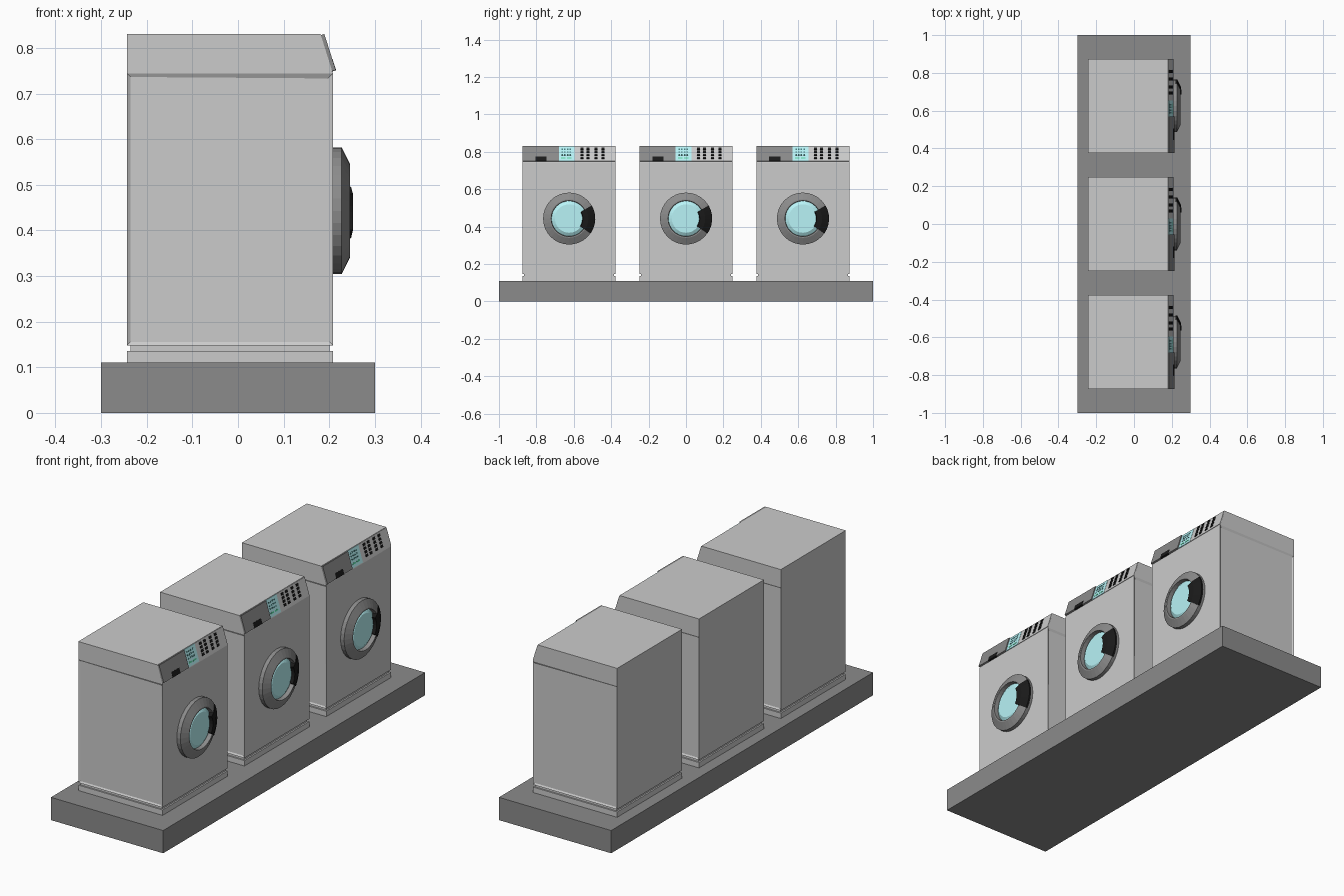
import bpy, bmesh, math
from mathutils import Vector

if "Cube" in bpy.data.objects:
    bpy.data.objects.remove(bpy.data.objects["Cube"])


def material(name, r, g, b):
    m = bpy.data.materials.new(name)
    m.diffuse_color = (r, g, b, 1)
    m.use_nodes = True
    m.node_tree.nodes["Principled BSDF"].inputs["Base Color"].default_value = m.diffuse_color
    return m


DARK = material("dark_grey", 0.26, 0.26, 0.26)
BLACK = material("black", 0.01, 0.01, 0.01)
TEAL = material("teal_glass", 0.48, 0.9, 0.93)
GREEN = material("green_light", 0.1, 0.65, 0.35)
INK = material("display_mark", 0.06, 0.2, 0.2)


def finish(name, bm, mat=None):
    bmesh.ops.recalc_face_normals(bm, faces=bm.faces[:])
    me = bpy.data.meshes.new(name)
    bm.to_mesh(me)
    bm.free()
    if mat:
        me.materials.append(mat)
    ob = bpy.data.objects.new(name, me)
    bpy.context.collection.objects.link(ob)
    return ob


def hexa(bm, pts):
    # box from a bottom loop of four points and a top loop of four points
    v = [bm.verts.new(p) for p in pts]
    for f in ((0, 1, 2, 3), (4, 5, 6, 7), (0, 1, 5, 4), (1, 2, 6, 5), (2, 3, 7, 6), (3, 0, 4, 7)):
        bm.faces.new([v[i] for i in f])


def box(name, x0, x1, y0, y1, z0, z1, mat=None):
    bm = bmesh.new()
    hexa(bm, [(x, y, z) for z in (z0, z1) for x, y in ((x0, y0), (x1, y0), (x1, y1), (x0, y1))])
    return finish(name, bm, mat)


# slanted control panel frame: origin at top edge, s runs down, h runs outwards
P0 = Vector((0.181, 0, 0.83))
DOWN = (Vector((0.208, 0, 0.745)) - P0).normalized()
OUT = Vector((-DOWN.z, 0, DOWN.x))


def panel_parts(name, yc, rects, h, mat):
    bm = bmesh.new()
    for y0, y1, s0, s1 in rects:
        hexa(bm, [P0 + DOWN * s + OUT * k + Vector((0, yc + y, 0))
                  for k in (-0.001, h) for y, s in ((y0, s0), (y1, s0), (y1, s1), (y0, s1))])
    finish(name, bm, mat)


def lathe(name, yc, zc, profile, mat, n=32, a0=0.0, a1=360.0, closed=True):
    # revolve (x, radius) points about the door axis
    bm = bmesh.new()
    full = a1 - a0 >= 360
    rings = []
    for i in range(n if full else n + 1):
        a = math.radians(a0 + (a1 - a0) * i / n)
        rings.append([bm.verts.new((x, yc + r * math.cos(a), zc + r * math.sin(a))) for x, r in profile])
    m = len(profile)
    for i in range(n):
        p, q = rings[i], rings[(i + 1) % len(rings)]
        for j in range(m if closed else m - 1):
            k = (j + 1) % m
            bm.faces.new((p[j], p[k], q[k], q[j]))
    if not full:
        bm.faces.new(rings[0])
        bm.faces.new(rings[-1])
    if not closed:
        bm.faces.new([r[-1] for r in rings])
        bm.faces.new([r[0] for r in rings])
    return finish(name, bm, mat)


def cabinet(yc):
    # side profile with sloped control panel, recessed side panels
    prof = [(-0.243, 0.148), (0.208, 0.148), (0.208, 0.744), (0.181, 0.83), (-0.243, 0.83)]
    bm = bmesh.new()
    base = bm.faces.new([bm.verts.new((x, yc - 0.248, z)) for x, z in prof])
    ext = bmesh.ops.extrude_face_region(bm, geom=[base])
    bmesh.ops.translate(bm, vec=(0, 0.496, 0), verts=[e for e in ext["geom"] if isinstance(e, bmesh.types.BMVert)])
    bmesh.ops.recalc_face_normals(bm, faces=bm.faces[:])
    bmesh.ops.bisect_plane(bm, geom=bm.verts[:] + bm.edges[:] + bm.faces[:],
                           plane_co=(0, 0, 0.744), plane_no=(0, 0, 1))
    bm.normal_update()
    sides = [f for f in bm.faces if abs(f.normal.y) > 0.9 and f.calc_center_median().z < 0.7]
    bmesh.ops.inset_individual(bm, faces=sides, thickness=0.011, depth=-0.005)
    finish("cabinet", bm)


box("base_slab", -0.3, 0.3, -1, 1, 0, 0.11, DARK)

for yc in (-0.625, 0, 0.625):
    cabinet(yc)
    # plinth with a shadow gap below the cabinet
    box("plinth", -0.243, 0.208, yc - 0.248, yc + 0.248, 0.11, 0.136)
    box("plinth_gap", -0.236, 0.201, yc - 0.241, yc + 0.241, 0.136, 0.148)

    # control panel
    panel_parts("detergent_drawer", yc, [(-0.248, -0.055, 0.002, 0.085)], 0.008, DARK)
    panel_parts("drawer_grip", yc, [(-0.18, -0.12, 0.06, 0.0855)], 0.0085, BLACK)
    panel_parts("button_plate", yc, [(0.03, 0.247, 0.002, 0.085)], 0.002, None)
    panel_parts("display", yc, [(-0.055, 0.03, 0.002, 0.085)], 0.003, TEAL)
    marks = [(y, y + 0.008, s, s + 0.007) for s in (0.015, 0.03, 0.045) for y in (-0.04, -0.026, -0.012, 0.002)]
    panel_parts("display_marks", yc, marks, 0.004, INK)
    panel_parts("display_lights", yc, [(-0.042, -0.018, 0.064, 0.071), (-0.01, 0.014, 0.064, 0.071)], 0.004, GREEN)
    buttons = [(y - 0.008, y + 0.008, s, s + 0.011)
               for y in (0.068, 0.1, 0.143, 0.182) for s in (0.01, 0.027, 0.044, 0.061)]
    panel_parts("buttons", yc, buttons, 0.005, BLACK)

    # round door
    lathe("door_ring", yc, 0.443,
          [(0.205, 0.139), (0.227, 0.139), (0.245, 0.103), (0.245, 0.096), (0.205, 0.092)], DARK)
    lathe("door_glass", yc, 0.443, [(0.207, 0.095), (0.224, 0.095), (0.236, 0.076)], TEAL, closed=False)
    lathe("door_handle", yc, 0.443,
          [(0.22, 0.14), (0.229, 0.14), (0.248, 0.103), (0.252, 0.074), (0.23, 0.07), (0.22, 0.1)],
          BLACK, n=6, a0=-35, a1=30)
